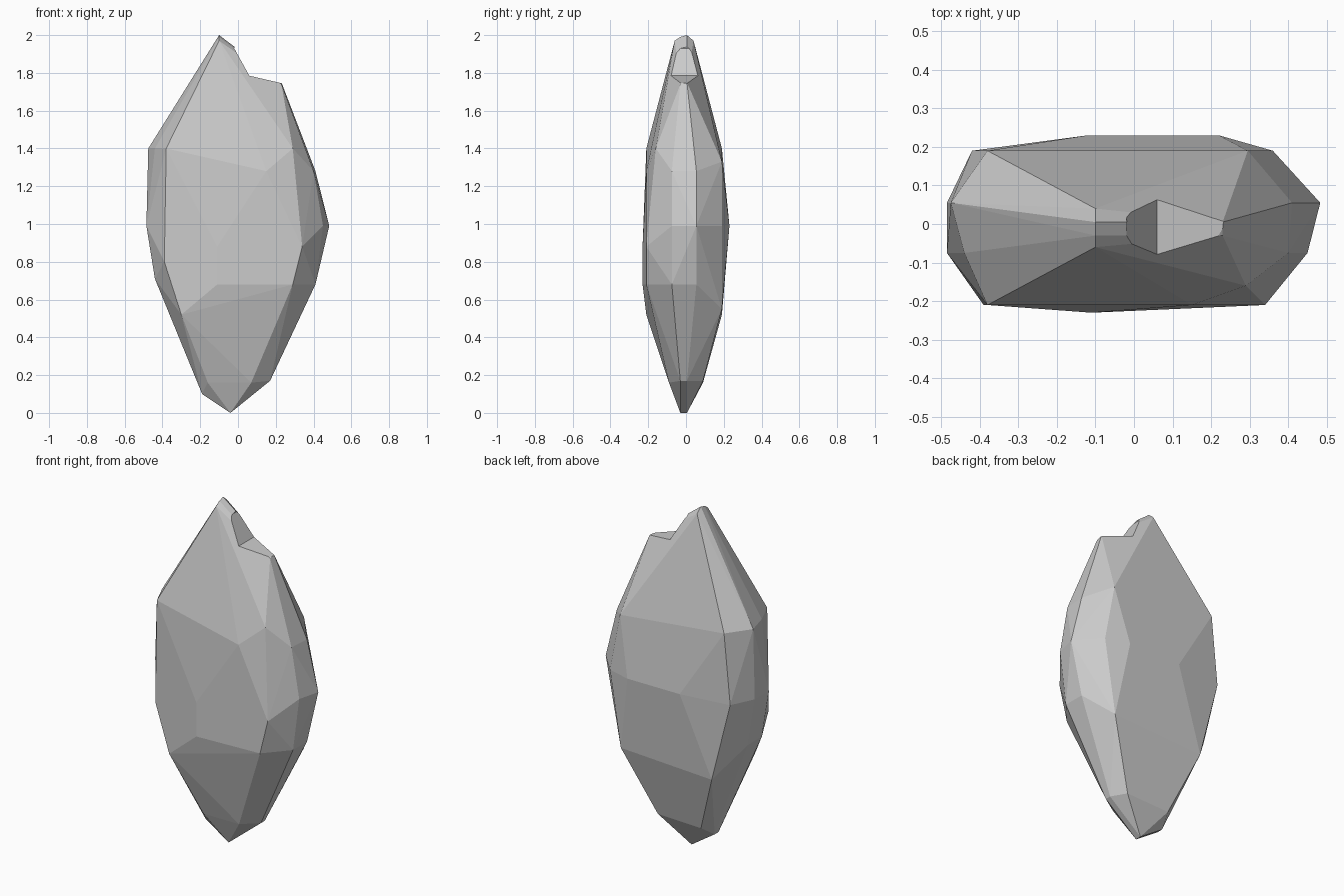
import bpy, bmesh

# Stone blade: corner points (x, z) on a few slices running front (-y) to back (+y)
slices = [
    (-0.23, [(-0.11, 0.68), (-0.11, 0.88)]),
    (-0.21, [(-0.38, 1.40), (-0.39, 0.80), (-0.30, 0.52), (0.29, 0.68), (0.34, 0.88), (-0.11, 1.28), (0.15, 1.28)]),
    (-0.16, [(0.29, 1.40)]),
    (-0.09, [(-0.16, 0.16), (0.07, 0.16)]),
    (-0.075, [(-0.44, 1.40), (-0.485, 0.99), (-0.44, 0.71), (0.41, 0.68), (0.45, 0.99), (0.40, 1.28)]),
    (-0.06, [(-0.10, 1.97), (-0.02, 1.90), (0.16, 1.71)]),
    (-0.03, [(-0.10, 1.99), (-0.02, 1.93), (0.23, 1.74), (-0.19, 0.10), (-0.04, 0.0), (0.17, 0.17)]),
    (0.005, [(-0.10, 2.0), (-0.02, 1.93), (0.23, 1.75), (-0.19, 0.10), (-0.04, 0.0), (0.17, 0.17)]),
    (0.04, [(-0.10, 1.97), (-0.02, 1.90), (0.16, 1.71)]),
    (0.055, [(-0.475, 1.40), (-0.485, 0.99), (-0.44, 0.71), (0.41, 0.68), (0.483, 0.99), (0.41, 1.28)]),
    (0.09, [(-0.16, 0.16), (0.12, 0.17)]),
    (0.19, [(-0.38, 1.40), (-0.42, 0.99), (-0.30, 0.52), (0.29, 0.55), (0.36, 0.99), (0.295, 1.33)]),
    (0.20, [(-0.11, 1.28), (0.15, 1.28)]),
    (0.23, [(-0.12, 0.99), (0.22, 0.99)]),
]


def hull_object(name, points):
    bm = bmesh.new()
    for p in points:
        bm.verts.new(p)
    res = bmesh.ops.convex_hull(bm, input=bm.verts[:])
    loose = [v for v in bm.verts if not v.link_faces]
    bmesh.ops.delete(bm, geom=loose, context='VERTS')
    bmesh.ops.dissolve_limit(bm, angle_limit=0.03, verts=bm.verts[:], edges=bm.edges[:])
    bmesh.ops.recalc_face_normals(bm, faces=bm.faces[:])
    me = bpy.data.meshes.new(name)
    bm.to_mesh(me)
    bm.free()
    ob = bpy.data.objects.new(name, me)
    bpy.context.collection.objects.link(ob)
    return ob


stone = hull_object("stone_blade", [(x, y, z) for y, pts in slices for x, z in pts])


# Two crowned notch floors share one slanted wall beside the tip
wedge = [(-0.02, 1.93), (0.06, 1.785), (0.232, 1.745), (0.4, 2.2), (0.05, 2.2)]
cutter = hull_object("notch_cutter", [(x, y, z) for x, z in wedge for y in (-0.5, 0.5)])
cutter.hide_render = True
cutter.hide_viewport = True

# Chip the notch out of the top right
mod = stone.modifiers.new("notch", 'BOOLEAN')
mod.operation = 'DIFFERENCE'
mod.solver = 'EXACT'
mod.object = cutter
bpy.context.view_layer.objects.active = stone
bpy.ops.object.modifier_apply(modifier=mod.name)
bpy.data.objects.remove(cutter)
